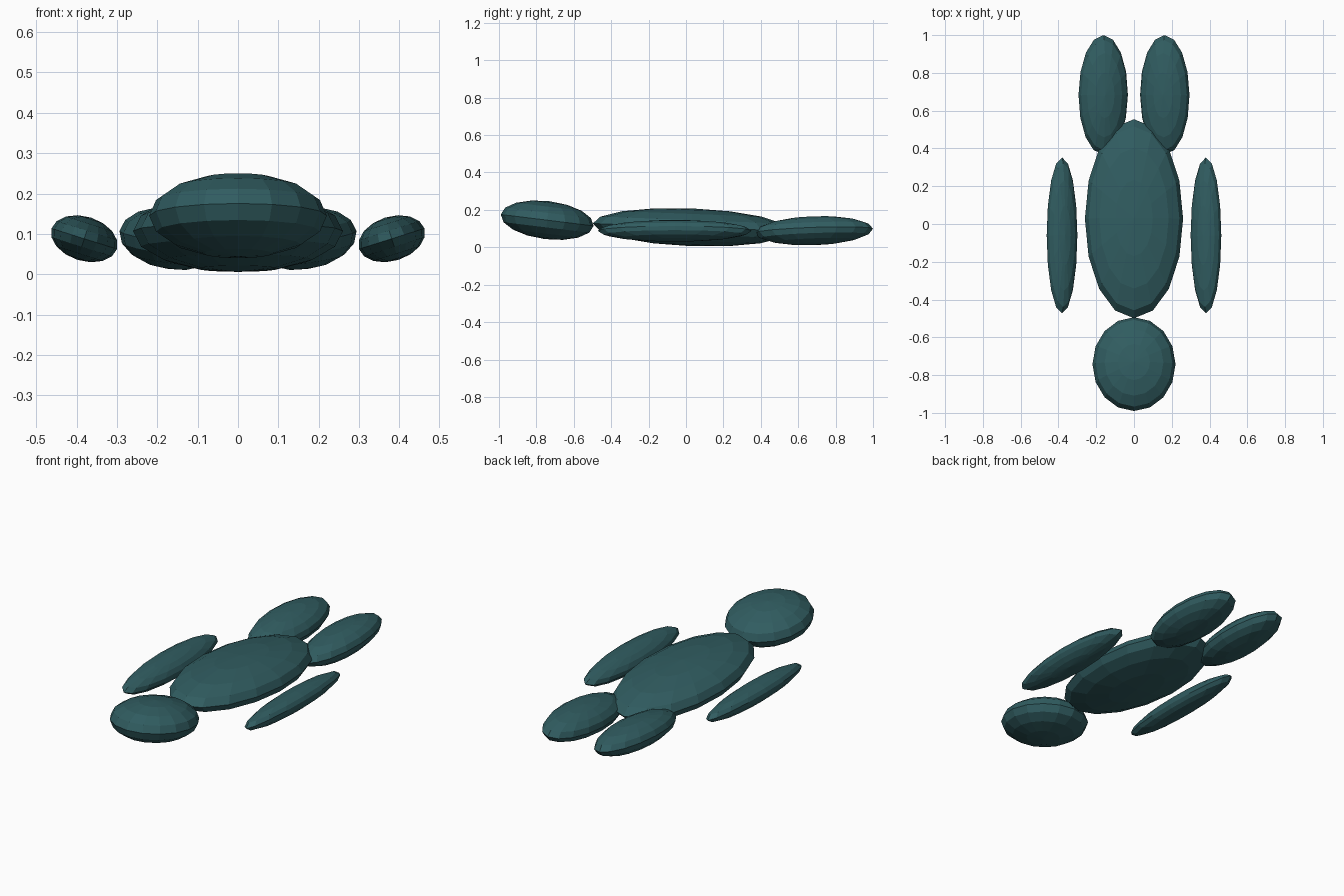
import bpy
from math import radians

if "Cube" in bpy.data.objects:
    bpy.data.objects.remove(bpy.data.objects["Cube"])

teal = bpy.data.materials.new("dark teal")
teal.diffuse_color = (0.030, 0.108, 0.118, 1.0)
teal.use_nodes = True
teal.node_tree.nodes["Principled BSDF"].inputs["Base Color"].default_value = teal.diffuse_color


def ellipsoid(name, centre, radii, pitch=0.0, roll=0.0):
    """Faceted ellipsoid, pitched about x and rolled about y (degrees)."""
    bpy.ops.mesh.primitive_uv_sphere_add(
        segments=16, ring_count=8, radius=1.0, location=centre,
        rotation=(radians(pitch), radians(roll), 0.0))
    obj = bpy.context.object
    obj.name = name
    obj.scale = radii
    obj.data.materials.append(teal)
    bpy.ops.object.shade_flat()
    return obj


# Body and head, both with the front end raised a little
ellipsoid("body", (0, 0.028, 0.107), (0.26, 0.527, 0.101), pitch=-2.2)
ellipsoid("head", (0, -0.742, 0.145), (0.22, 0.25, 0.102), pitch=-7)

# Paired limbs, rolled so the outer edges sit higher
for side, s in (("left", -1), ("right", 1)):
    ellipsoid(side + "_arm", (s * 0.381, -0.06, 0.088),
              (0.085, 0.412, 0.055), roll=-17.5 * s)
    ellipsoid(side + "_leg", (s * 0.163, 0.684, 0.0885),
              (0.132, 0.316, 0.076), pitch=2, roll=-8 * s)
